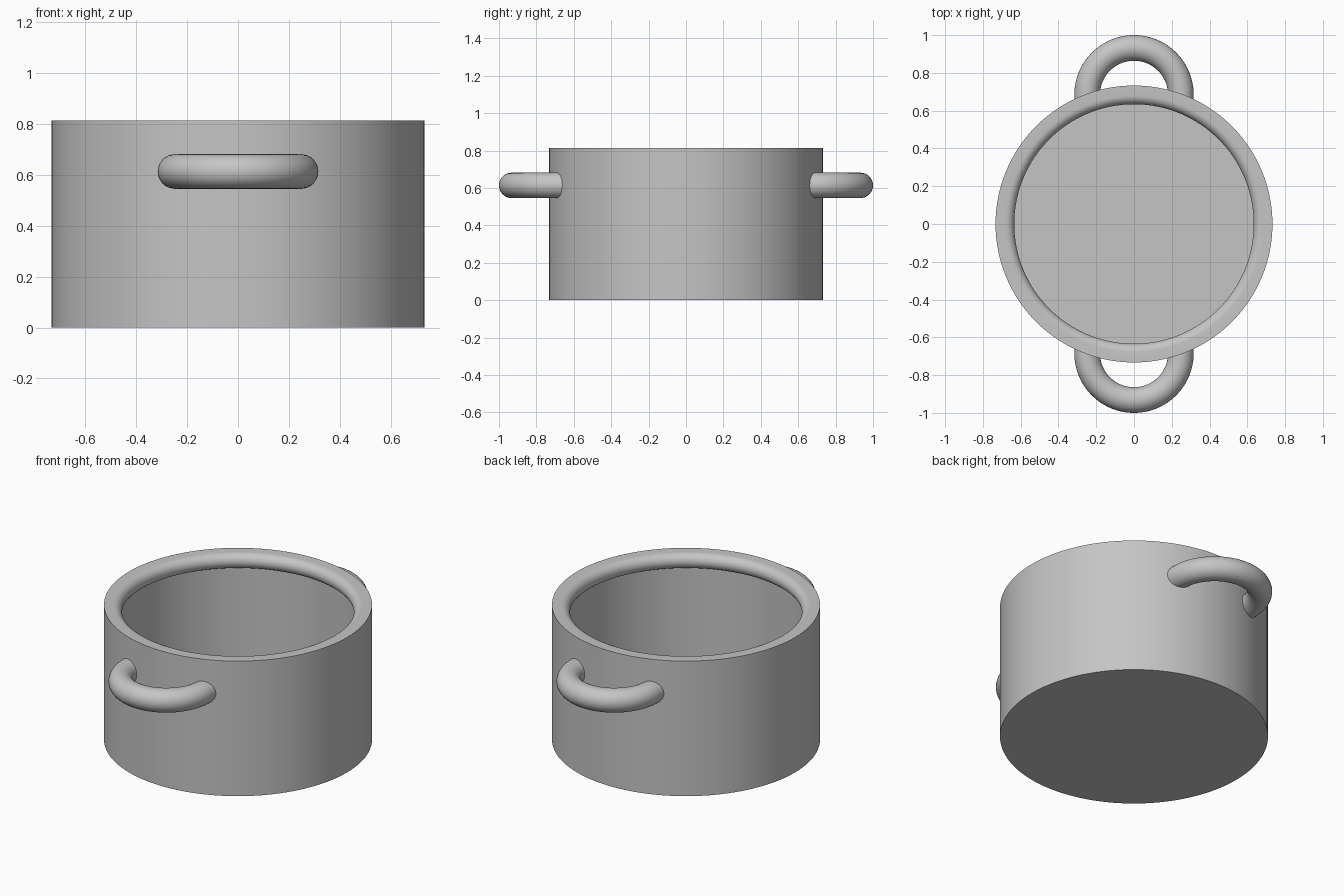
import bpy, bmesh, math
from mathutils import Vector

cube = bpy.data.objects.get("Cube")
if cube:
    bpy.data.objects.remove(cube, do_unlink=True)

metal = bpy.data.materials.new("brushed grey metal")
metal.use_nodes = True
GREY = (0.56, 0.56, 0.56, 1)
metal.diffuse_color = GREY
metal.node_tree.nodes["Principled BSDF"].inputs["Base Color"].default_value = GREY

OUTER, INNER, HEIGHT, FLOOR = 0.733, 0.68, 0.815, 0.05
BEAD = 0.046                       # radius of the rounded inner lip
TUBE, BEND = 0.068, 0.248          # handle thickness and bend radius
HANDLE_Y, HANDLE_Z = 0.684, 0.614


def finish(name, bm):
    bmesh.ops.recalc_face_normals(bm, faces=bm.faces)
    mesh = bpy.data.meshes.new(name)
    bm.to_mesh(mesh)
    bm.free()
    mesh.materials.append(metal)
    obj = bpy.data.objects.new(name, mesh)
    bpy.context.collection.objects.link(obj)
    bpy.ops.object.select_all(action='DESELECT')
    obj.select_set(True)
    bpy.context.view_layer.objects.active = obj
    bpy.ops.object.shade_smooth_by_angle(angle=math.radians(35))
    return obj


def lathe(name, profile, steps=128):
    bm = bmesh.new()
    verts = [bm.verts.new((r, 0, z)) for r, z in profile]
    edges = [bm.edges.new(pair) for pair in zip(verts, verts[1:])]
    bmesh.ops.spin(bm, geom=verts + edges, axis=(0, 0, 1), cent=(0, 0, 0),
                   angle=math.tau, steps=steps)
    bmesh.ops.remove_doubles(bm, verts=bm.verts, dist=1e-5)
    return finish(name, bm)


def sweep(name, path, radius, sides=32):
    """Round tube along a horizontal path of (point, outward direction)."""
    bm = bmesh.new()
    rings = []
    for point, out in path:
        ring = []
        for i in range(sides):
            a = math.tau * i / sides
            offset = out * math.cos(a) + Vector((0, 0, math.sin(a)))
            ring.append(bm.verts.new(point + offset * radius))
        rings.append(ring)
    for a, b in zip(rings, rings[1:]):
        for i in range(sides):
            j = (i + 1) % sides
            bm.faces.new((a[i], a[j], b[j], b[i]))
    bm.faces.new(rings[0])
    bm.faces.new(rings[-1])
    return finish(name, bm)


# Pot body: base, outer wall, flat rim, half-round inner lip, inner wall, floor
lip = []
for i in range(17):
    a = math.pi / 2 + math.pi * i / 16
    lip.append((INNER + BEAD * math.cos(a), HEIGHT - BEAD + BEAD * math.sin(a)))
lathe("pot_body", [(0, 0), (OUTER, 0), (OUTER, HEIGHT)] + lip
      + [(INNER, FLOOR), (0, FLOOR)])

# Loop handles: half ring with short straight ends sunk into the wall
for name, side in (("front_handle", -1), ("back_handle", 1)):
    centre = Vector((0, side * HANDLE_Y, HANDLE_Z))
    path = []
    for i in range(49):
        a = math.pi * i / 48
        out = Vector((math.cos(a), side * math.sin(a), 0))
        path.append((centre + out * BEND, out))
    sink = Vector((0, -side * 0.027, 0))
    path.insert(0, (path[0][0] + sink, path[0][1]))
    path.append((path[-1][0] + sink, path[-1][1]))
    sweep(name, path, TUBE)
